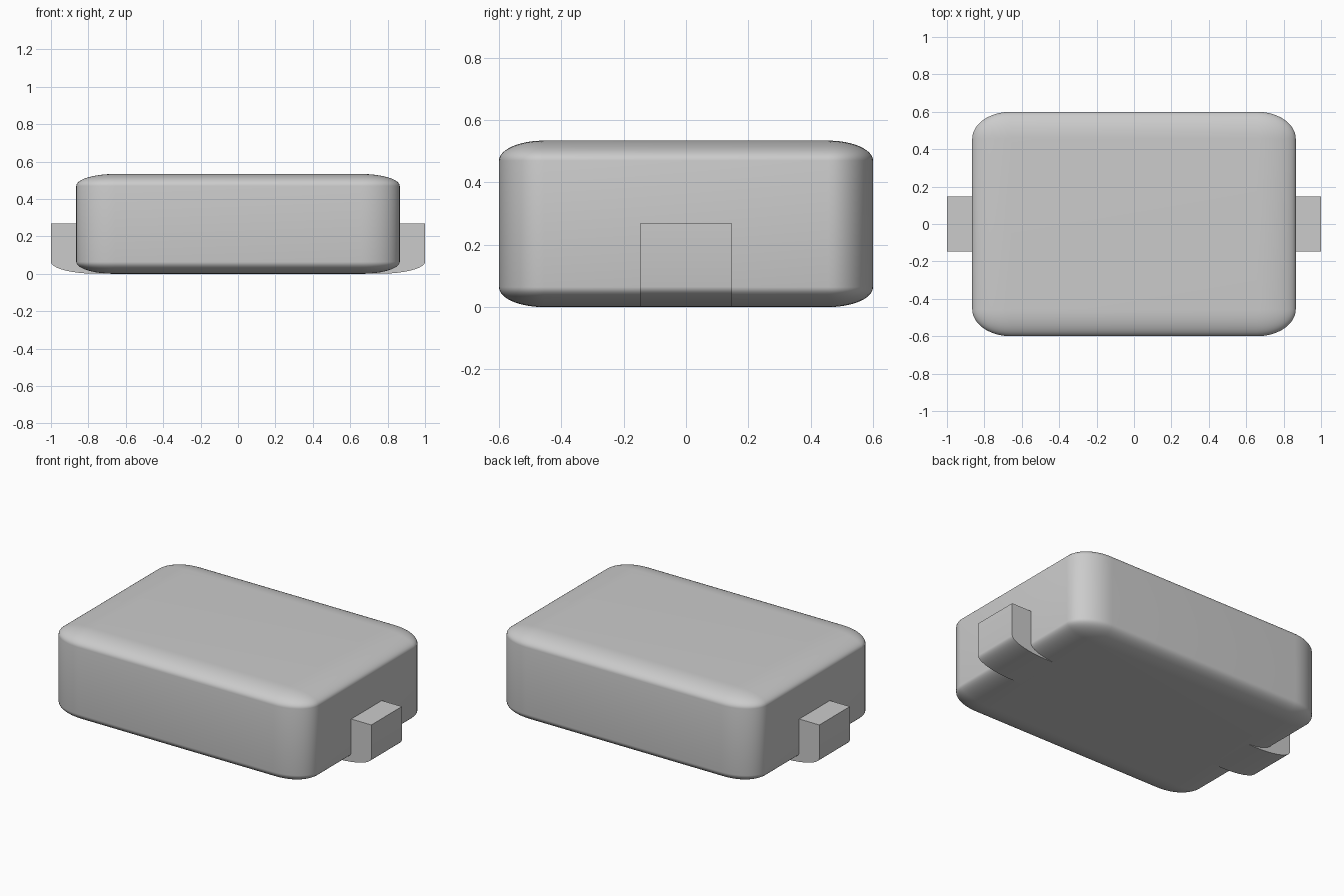
import bpy, bmesh, math
from mathutils import Matrix

if "Cube" in bpy.data.objects:
    bpy.data.objects.remove(bpy.data.objects["Cube"])


def finish(name, bm, angle):
    bmesh.ops.recalc_face_normals(bm, faces=bm.faces)
    mesh = bpy.data.meshes.new(name)
    bm.to_mesh(mesh)
    bm.free()
    obj = bpy.data.objects.new(name, mesh)
    bpy.context.collection.objects.link(obj)
    bpy.ops.object.select_all(action='DESELECT')
    obj.select_set(True)
    bpy.context.view_layer.objects.active = obj
    bpy.ops.object.shade_smooth_by_angle(angle=math.radians(angle))
    return obj


# Body: evenly rounded cube, then squashed so the corners become elliptical
bm = bmesh.new()
bmesh.ops.create_cube(bm, size=2)
bmesh.ops.bevel(bm, geom=bm.edges[:], offset=0.24, segments=12, profile=0.5,
                affect='EDGES', clamp_overlap=True)
size = Matrix.Diagonal((0.865, 0.6, 0.267, 1))
bmesh.ops.transform(bm, matrix=Matrix.Translation((0, 0, 0.267)) @ size, verts=bm.verts)
finish("body", bm, 40)

# Crossbar: runs through the body, its ends show as tabs with a curved underside
HALF_Y, TOP, BOTTOM, RX, RZ, STEPS = 0.147, 0.268, 0.001, 0.24, 0.064, 12
arc = []
for i in range(STEPS + 1):
    a = math.pi / 2 * i / STEPS
    arc.append((1 - RX + RX * math.sin(a), BOTTOM + RZ * (1 - math.cos(a))))
profile = arc + [(1, TOP), (-1, TOP)] + [(-x, z) for x, z in reversed(arc)]

bm = bmesh.new()
face = bm.faces.new([bm.verts.new((x, -HALF_Y, z)) for x, z in profile])
side = bmesh.ops.extrude_face_region(bm, geom=[face], use_keep_orig=True)
moved = [g for g in side["geom"] if isinstance(g, bmesh.types.BMVert)]
bmesh.ops.translate(bm, vec=(0, 2 * HALF_Y, 0), verts=moved)
finish("crossbar_tabs", bm, 40)
